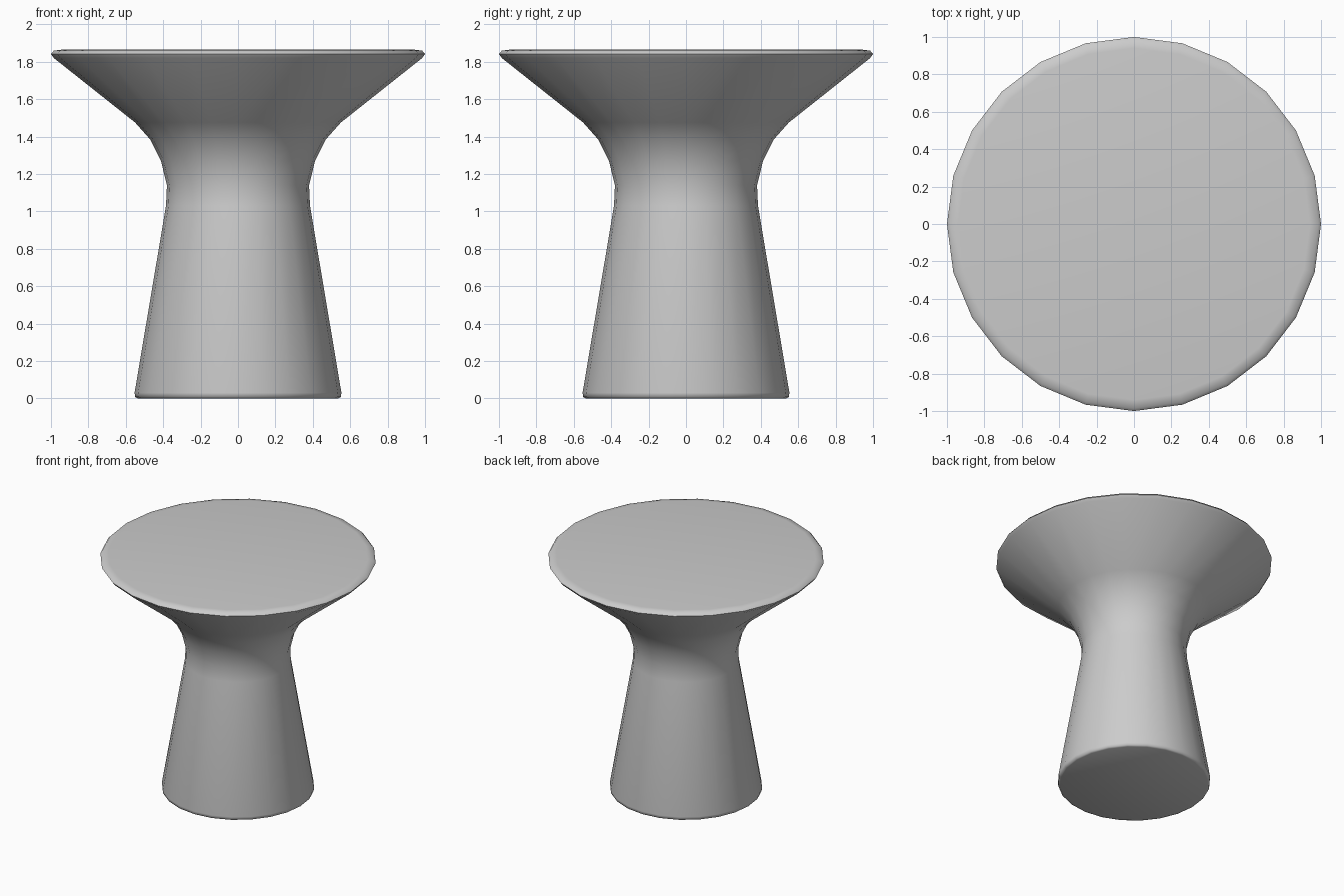
import bpy, bmesh, math

if "Cube" in bpy.data.objects:
    bpy.data.objects.remove(bpy.data.objects["Cube"])

SIDES = 24

# Half profile (radius, height), from base edge to top edge
profile = [
    (0.535, 0.0), (0.55, 0.007), (0.553, 0.03),             # base rim
    (0.385, 1.03), (0.38, 1.14), (0.412, 1.27),             # tapered stem and waist
    (0.47, 1.385), (0.55, 1.475),
    (0.985, 1.82), (1.0, 1.842), (0.985, 1.859), (0.94, 1.865),  # flared top rim
]


def lathe(name, points, sides):
    bm = bmesh.new()
    rings = []
    for r, z in points:
        rings.append([bm.verts.new((r * math.cos(2 * math.pi * i / sides),
                                    r * math.sin(2 * math.pi * i / sides), z))
                      for i in range(sides)])
    for a, b in zip(rings, rings[1:]):
        for i in range(sides):
            j = (i + 1) % sides
            bm.faces.new((a[i], a[j], b[j], b[i]))
    # Flat caps
    bm.faces.new(rings[0][::-1])
    bm.faces.new(rings[-1])
    mesh = bpy.data.meshes.new(name)
    bm.to_mesh(mesh)
    bm.free()
    obj = bpy.data.objects.new(name, mesh)
    bpy.context.collection.objects.link(obj)
    return obj


# One-piece pedestal table
table = lathe("pedestal_table", profile, SIDES)
bpy.context.view_layer.objects.active = table
table.select_set(True)
bpy.ops.object.shade_smooth_by_angle(angle=math.radians(60))
